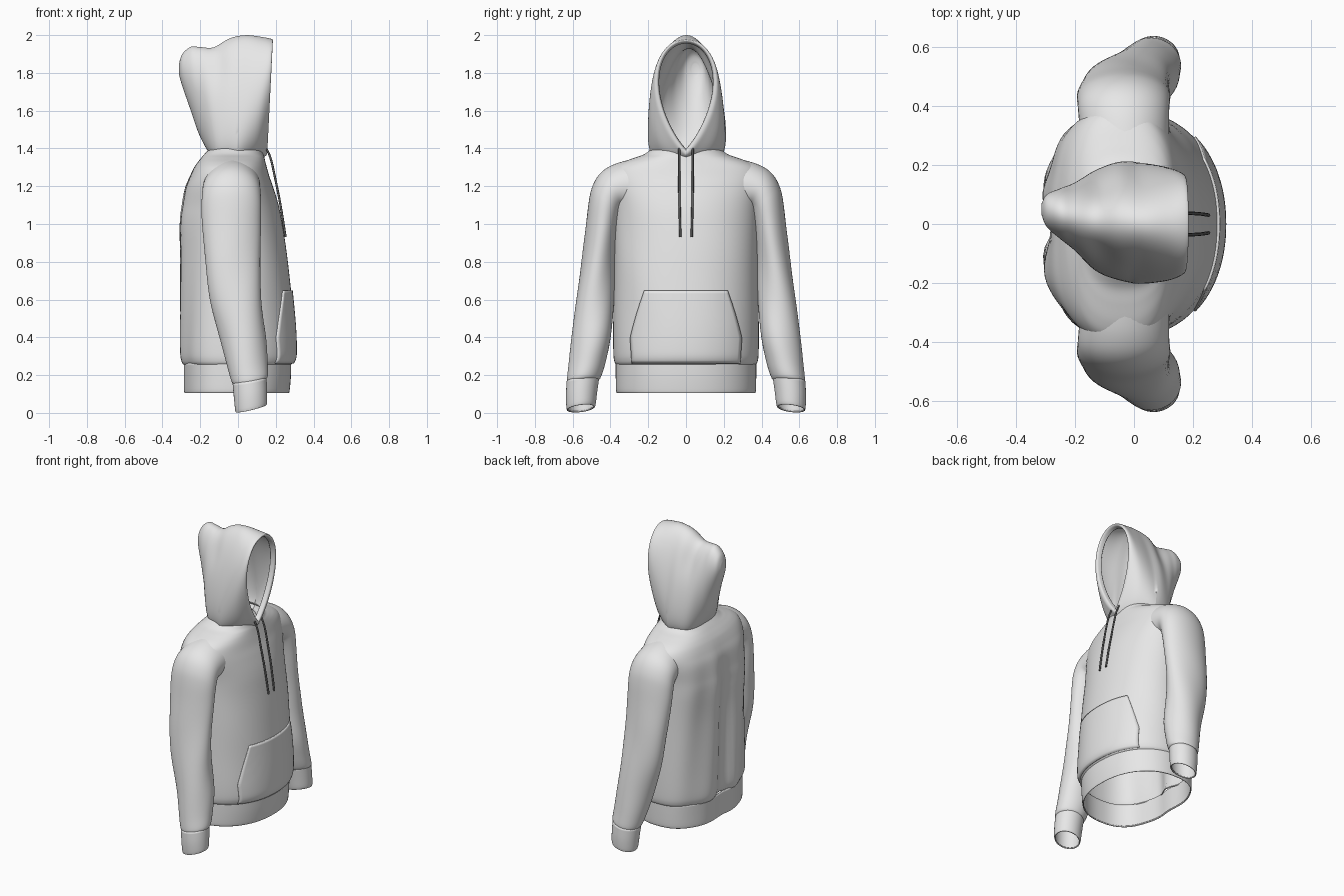
import bpy, bmesh
from math import sin, cos, pi, exp
from mathutils import Vector
from mathutils.bvhtree import BVHTree

cube = bpy.data.objects.get("Cube")
if cube:
    bpy.data.objects.remove(cube, do_unlink=True)


def material(name, shade):
    mat = bpy.data.materials.new(name)
    mat.use_nodes = True
    color = (shade, shade, shade, 1)
    mat.diffuse_color = color
    mat.node_tree.nodes["Principled BSDF"].inputs["Base Color"].default_value = color
    return mat


fabric = material("light_grey_fabric", 0.88)
cord = material("dark_grey_cord", 0.12)


def finish(bm, name, thickness=0.0, angle=50, mat=fabric):
    """Turn a bmesh into a smooth shaded cloth object."""
    bmesh.ops.recalc_face_normals(bm, faces=bm.faces)
    mesh = bpy.data.meshes.new(name)
    bm.to_mesh(mesh)
    bm.free()
    mesh.materials.append(mat)
    obj = bpy.data.objects.new(name, mesh)
    bpy.context.collection.objects.link(obj)
    if thickness:
        solid = obj.modifiers.new("cloth", 'SOLIDIFY')
        solid.thickness = thickness
        solid.offset = -1
    bpy.ops.object.select_all(action='DESELECT')
    obj.select_set(True)
    bpy.context.view_layer.objects.active = obj
    bpy.ops.object.shade_smooth_by_angle(angle=angle * pi / 180)


def spline(keys, steps):
    """Smoothly interpolated rows through the key rows."""
    rows = []
    last = len(keys) - 1
    for i in range(last):
        a, b, c, d = keys[max(i - 1, 0)], keys[i], keys[i + 1], keys[min(i + 2, last)]
        for s in range(steps):
            t = s / steps
            rows.append([q + t / 2 * (r - p + t * (2 * p - 5 * q + 4 * r - u + t * (3 * (q - r) + u - p)))
                         for p, q, r, u in zip(a, b, c, d)])
    return rows + [list(keys[-1])]


def loft(rings, cap_end=False):
    """Skin closed rings of points."""
    bm = bmesh.new()
    loops = [[bm.verts.new(p) for p in ring] for ring in rings]
    for low, high in zip(loops, loops[1:]):
        n = len(low)
        for i in range(n):
            bm.faces.new((low[i], low[(i + 1) % n], high[(i + 1) % n], high[i]))
    if cap_end:
        bm.faces.new(loops[-1])
    return bm


def power(v, e):
    return abs(v) ** e * (1 if v > 0 else -1)


# Torso: height, half width, front, back
def torso_ring(row, folds=1.0, sides=96):
    z, half, front, back = row
    mid = -0.03
    ring = []
    for i in range(sides):
        a = 2 * pi * i / sides
        c, s = cos(a), sin(a)
        e = 0.92 if c > 0 else 0.78
        y = half * power(s, e)
        x = mid + (front - mid if c > 0 else mid - back) * power(c, e)
        # Soft vertical folds and a hollow spine on the back
        if c < 0:
            fade = folds * max(0, min(1, (1.3 - z) / 0.3)) * -c
            x += fade * (0.03 * exp(-(y / 0.07) ** 2) + 0.009 * sin(24 * y + 3 * z))
        else:
            x += folds * 0.006 * c * s * s * sin(14 * z + 9 * y)
        ring.append((x, y, z))
    return ring


torso_keys = [(0.255, 0.37, 0.28, -0.287), (0.275, 0.38, 0.295, -0.298), (0.33, 0.385, 0.303, -0.305),
              (0.5, 0.385, 0.295, -0.305), (0.8, 0.38, 0.264, -0.305), (1.0, 0.38, 0.235, -0.31),
              (1.1, 0.385, 0.215, -0.3), (1.19, 0.4, 0.188, -0.283), (1.25, 0.405, 0.167, -0.258),
              (1.295, 0.385, 0.154, -0.235), (1.325, 0.34, 0.146, -0.215), (1.35, 0.275, 0.14, -0.195),
              (1.37, 0.22, 0.135, -0.178), (1.4, 0.18, 0.13, -0.15)]
torso = loft([torso_ring(r) for r in spline(torso_keys, 6)])
surface = BVHTree.FromBMesh(torso)
finish(torso, "torso", 0.006)

hem_keys = [(0.105, 0.362, 0.268, -0.283), (0.115, 0.37, 0.273, -0.287),
            (0.19, 0.372, 0.28, -0.288), (0.265, 0.372, 0.282, -0.289)]
finish(loft([torso_ring(r, 0.3) for r in spline(hem_keys, 4)]), "waist_hem", 0.008)

# Sleeves and cuffs: height, centre x, radius x, centre y, radius y, roll.
# The roll turns the upper rings so that the sleeve bends over into the shoulder.
sleeve_keys = [(0.165, 0.062, 0.085, 0.545, 0.08, -0.08), (0.185, 0.06, 0.097, 0.54, 0.09, -0.08),
               (0.26, 0.048, 0.107, 0.523, 0.098, -0.06), (0.4, 0.027, 0.122, 0.5, 0.104, -0.02),
               (0.6, -0.01, 0.136, 0.482, 0.1, 0), (0.8, -0.03, 0.145, 0.465, 0.09, 0),
               (0.98, -0.035, 0.155, 0.445, 0.085, 0.05), (1.09, -0.035, 0.158, 0.428, 0.09, 0.25),
               (1.145, -0.035, 0.156, 0.41, 0.102, 0.6), (1.178, -0.035, 0.154, 0.383, 0.117, 1.0),
               (1.193, -0.033, 0.152, 0.34, 0.13, 1.3), (1.2, -0.03, 0.15, 0.28, 0.142, 1.5)]
cuff_keys = [(0.025, 0.07, 0.076, 0.557, 0.068, -0.12), (0.03, 0.07, 0.084, 0.556, 0.077, -0.12),
             (0.1, 0.066, 0.088, 0.553, 0.083, -0.1), (0.175, 0.061, 0.09, 0.546, 0.086, -0.08)]


def sleeve_ring(row, side, folds):
    z, cx, rx, cy, ry, roll = row
    tilt = 0.25 * max(0, 1 - z / 0.5)
    ring = []
    for i in range(48):
        a = 2 * pi * i / 48
        swell = 1 + folds * 0.03 * sin(3 * a + 9 * z) * max(0, sin(pi * z / 1.15))
        x, r = rx * cos(a) * swell, ry * sin(a) * swell
        ring.append((cx + x, side * (cy + r * cos(roll)), z + tilt * x + r * sin(roll)))
    return ring


for side, place in ((-1, "near"), (1, "far")):
    finish(loft([sleeve_ring(r, side, 1) for r in spline(sleeve_keys, 6)]), place + "_sleeve", 0.006)
    finish(loft([sleeve_ring(r, side, 0) for r in spline(cuff_keys, 4)]), place + "_cuff", 0.008)

# Hood, from the rolled rim to the drooping tip:
# x, centre y, half width, bottom, top, taper of the lower end
hood_keys = [(0.145, 0, 0.142, 1.4, 1.955, 0.75), (0.168, 0, 0.146, 1.392, 1.962, 0.75),
             (0.176, 0, 0.154, 1.38, 1.972, 0.7), (0.168, 0, 0.171, 1.36, 1.98, 0.5),
             (0.12, 0, 0.192, 1.34, 1.99, -0.2), (0.03, 0.003, 0.205, 1.335, 2.0, -0.7),
             (-0.05, 0.01, 0.2, 1.34, 1.98, -0.72), (-0.13, 0.012, 0.17, 1.35, 1.935, -0.65),
             (-0.2, 0.025, 0.115, 1.46, 1.937, -0.2), (-0.25, 0.035, 0.085, 1.6, 1.938, 0),
             (-0.295, 0.045, 0.055, 1.73, 1.9, 0), (-0.312, 0.05, 0.02, 1.79, 1.85, 0)]


def hood_ring(row, sides=72):
    x, cy, half, low, high, taper = row
    angles = [2 * pi * (i + 0.5) / sides for i in range(sides)]
    shape = [sin(a) * sin(a / 2) ** taper for a in angles]
    widest = max(shape)
    ring = []
    for a, w in zip(angles, shape):
        z = low + (high - low) * (1 - cos(a)) / 2
        lean = 0.05 * (z - 1.8) if x > 0 else 0
        crease = 1 - 0.08 * exp(-((x + 0.1) / 0.05) ** 2) * exp(-((z - 1.85) / 0.1) ** 2)
        ring.append((x + lean, cy + half * w / widest * crease, z))
    return ring


hood = loft([hood_ring(r) for r in spline(hood_keys, 5)], True)
# Open the underside of the hood into the torso
under = [f for f in hood.faces if f.calc_center_median().z < 1.355 and f.calc_center_median().x < 0.1]
bmesh.ops.delete(hood, geom=under, context='FACES')
finish(hood, "hood", 0.005, 60)


# Front pocket: a grid laid on the torso front, with scooped hand openings
def pocket_half(t):
    if t < 0.35:
        return 0.288 + 0.009 * t / 0.35
    u = (t - 0.35) / 0.65
    return 0.297 - 0.075 * u + 0.004 * sin(pi * u)


bm = bmesh.new()
rows, cols = 24, 32
grid = []
for j in range(rows + 1):
    t = j / rows
    line = []
    for i in range(cols + 1):
        s = 2 * i / cols - 1
        y, z = s * pocket_half(t), 0.262 + 0.385 * t
        hit = surface.ray_cast(Vector((1, y, z)), Vector((-1, 0, 0)))[0]
        line.append(bm.verts.new((hit.x + 0.009, y, z)))
    grid.append(line)
for a, b in zip(grid, grid[1:]):
    for i in range(cols):
        bm.faces.new((a[i], a[i + 1], b[i + 1], b[i]))
finish(bm, "front_pocket", 0.012, 40)

# Drawstrings hanging from the neck
for side, place in ((-1, "near"), (1, "far")):
    path = [(0.145, side * 0.036, 1.41), (0.172, side * 0.036, 1.35), (0.195, side * 0.036, 1.25),
            (0.225, side * 0.034, 1.1), (0.252, side * 0.03, 0.93)]
    rings = [[(x + 0.006 * cos(a * pi / 4), y + 0.006 * sin(a * pi / 4), z) for a in range(8)]
             for x, y, z in spline(path, 4)]
    finish(loft(rings, True), place + "_drawstring", mat=cord)
